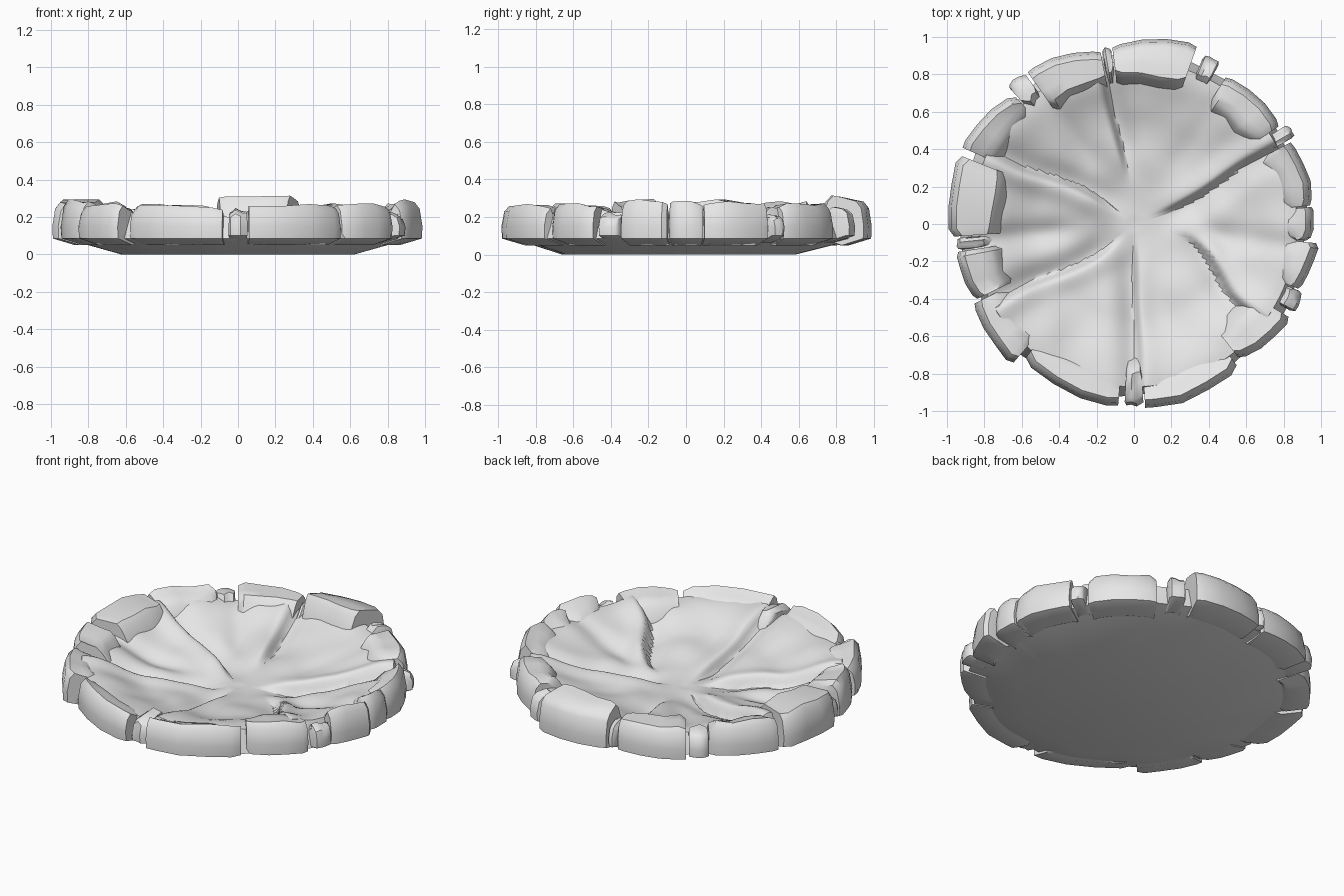
import bpy, bmesh, math, random
from math import sin, cos, radians, exp, pi
from mathutils import Vector, noise

random.seed(4)
if "Cube" in bpy.data.objects:
    bpy.data.objects.remove(bpy.data.objects["Cube"])

# One plain stone grey
stone_grey = bpy.data.materials.new("stone_grey")
stone_grey.use_nodes = True
GREY = (0.8, 0.8, 0.8, 1)
stone_grey.diffuse_color = GREY
stone_grey.node_tree.nodes["Principled BSDF"].inputs["Base Color"].default_value = GREY


def finish(bm, name, sharp):
    bmesh.ops.recalc_face_normals(bm, faces=bm.faces)
    mesh = bpy.data.meshes.new(name)
    bm.to_mesh(mesh)
    bm.free()
    obj = bpy.data.objects.new(name, mesh)
    bpy.context.collection.objects.link(obj)
    mesh.materials.append(stone_grey)
    bpy.ops.object.select_all(action='DESELECT')
    obj.select_set(True)
    bpy.context.view_layer.objects.active = obj
    bpy.ops.object.shade_smooth_by_angle(angle=radians(sharp))
    return obj


def mix(a, b, t):
    return a + (b - a) * t


def smooth(a, b, x):
    t = min(1, max(0, (x - a) / (b - a)))
    return t * t * (3 - 2 * t)


# Cracks: angle near the centre, angle at the rim, start radius, depth, lip height
CRACKS = [(18, 28, 0.08, 0.05, 0.025), (95, 101, 0.2, 0.045, 0.02),
          (140, 153, 0.05, 0.04, 0.035), (220, 209, 0.05, 0.05, 0.02),
          (268, 271, 0.03, 0.045, 0.015), (352, 322, 0.2, 0.045, 0.03)]
# Soft folds in the floor: angle, depth
FOLDS = [(186, 0.035), (125, 0.02), (352, 0.025), (55, 0.012)]


def floor_height(r, a):
    """Height of the dished, cracked floor at radius r and angle a (degrees)."""
    z = 0.075 + 0.06 * smooth(0.05, 0.6, r) + 0.09 * smooth(0.5, 0.85, r)
    p = Vector((r * cos(radians(a)), r * sin(radians(a)), 0))
    z += 0.018 * noise.noise(p * 4.5) * smooth(0.1, 0.4, r)
    for a0, a1, start, depth, lip in CRACKS:
        da = (a - mix(a0, a1, smooth(0.1, 0.7, r)) + 180) % 360 - 180
        d = r * radians(da)
        fade = smooth(start, start + 0.25, r)
        width = 0.022 if d > 0 else 0.085
        z -= depth * fade * exp(-(d / width) ** 2)
        if d > 0:
            z += lip * fade * exp(-((d - 0.05) / 0.07) ** 2)
    for fa, depth in FOLDS:
        d = r * radians((a - fa + 180) % 360 - 180)
        z -= depth * smooth(0.2, 0.5, r) * exp(-(d / 0.07) ** 2)
    return max(z, 0.03)


# Dish: floor rings, outer wall, sloping underside and flat base
SEG = 288
bm = bmesh.new()
centre = bm.verts.new((0, 0, 0.07))
rings = []
for k in range(1, 29):
    r = 0.87 * k / 28
    rings.append([(r, floor_height(r, 360 * i / SEG), 0) for i in range(SEG)])
for r, z, shift in ((0.9, 0.14, 0), (0.92, 0.085, 0), (0.62, 0.0, -0.04)):
    rings.append([(r * (1 + 0.012 * sin(i * 0.22)), z, shift) for i in range(SEG)])
verts = []
for ring in rings:
    verts.append([bm.verts.new((r * cos(2 * pi * i / SEG),
                                r * sin(2 * pi * i / SEG) + shift, z))
                  for i, (r, z, shift) in enumerate(ring)])
for i in range(SEG):
    j = (i + 1) % SEG
    bm.faces.new((centre, verts[0][i], verts[0][j]))
    for lower, upper in zip(verts, verts[1:]):
        bm.faces.new((lower[i], upper[i], upper[j], lower[j]))
bm.faces.new(verts[-1])
finish(bm, "cracked_dish", 38)


def rim_stone(name, a0, a1, r0, r1, inner, peak, top, base=0.085):
    """Rounded wedge from angle a0 to a1; r0 and r1 are its end outer radii."""
    bm = bmesh.new()
    stations = []
    for t in (0, 0.1, 0.36, 0.64, 0.9, 1):
        a = radians(mix(a0, a1, t))
        end = abs(2 * t - 1) ** 6
        ro = mix(r0, r1, t) - 0.022 * end + random.uniform(-0.008, 0.004)
        ri = inner + 0.03 * end + random.uniform(-0.015, 0.015)
        dz = random.uniform(-0.012, 0.008) - 0.012 * end
        section = [(ro - 0.12, base - 0.036), (ro, base),
                   (ro + 0.003, 0.15), (ro - 0.012, mix(0.15, top, 0.75) + dz),
                   (ro - 0.04, top + dz), (mix(ro, ri, 0.6), mix(top, peak, 0.7) + dz),
                   (ri + 0.03, peak + dz), (ri, peak - 0.03 + dz),
                   (ri - 0.05, 0.15), (ri - 0.06, 0.09)]
        stations.append([bm.verts.new((r * cos(a), r * sin(a), z)) for r, z in section])
    for s, n in zip(stations, stations[1:]):
        for k in range(len(s)):
            m = (k + 1) % len(s)
            bm.faces.new((s[k], s[m], n[m], n[k]))
    bm.faces.new(stations[0])
    bm.faces.new(stations[-1])
    finish(bm, name, 42)


# Large rim stones: start, end, outer radii, inner radius, inner and outer top heights
LARGE = [(6, 27.5, 0.97, 0.96, 0.80, 0.24, 0.28),
         (34, 58, 0.95, 0.94, 0.76, 0.26, 0.27),
         (70.5, 97, 1.02, 0.97, 0.77, 0.32, 0.29),
         (101, 125, 0.95, 1.01, 0.76, 0.27, 0.27),
         (133, 156, 0.95, 1.02, 0.80, 0.25, 0.28),
         (158.5, 184, 1.01, 0.99, 0.74, 0.29, 0.29),
         (189, 205.5, 0.97, 0.95, 0.75, 0.26, 0.29),
         (206.5, 229, 0.97, 1.0, 0.80, 0.24, 0.27),
         (231, 265, 0.94, 0.99, 0.80, 0.23, 0.26),
         (273.5, 306, 1.0, 0.96, 0.80, 0.23, 0.27),
         (308, 329, 0.92, 0.99, 0.74, 0.25, 0.27),
         (338.5, 354, 0.96, 1.0, 0.80, 0.23, 0.29),
         (354.5, 365.5, 0.95, 0.97, 0.80, 0.22, 0.28)]
for i, args in enumerate(LARGE):
    rim_stone(f"rim_stone_{i + 1}", *args)

# Small chips wedged between them: start, end, outer radius, inner radius, top height
CHIPS = [(28.5, 33, 0.98, 0.80, 0.22), (62, 67.5, 0.98, 0.84, 0.25),
         (97.5, 100.5, 0.95, 0.80, 0.23), (126, 132.5, 1.0, 0.84, 0.24),
         (184.5, 188.5, 0.95, 0.78, 0.22), (267, 273, 0.97, 0.76, 0.24),
         (331, 338, 0.98, 0.88, 0.22)]
for i, (a0, a1, ro, ri, top) in enumerate(CHIPS):
    rim_stone(f"rim_chip_{i + 1}", a0, a1, ro, ro, ri, top, top - 0.01, 0.1)
